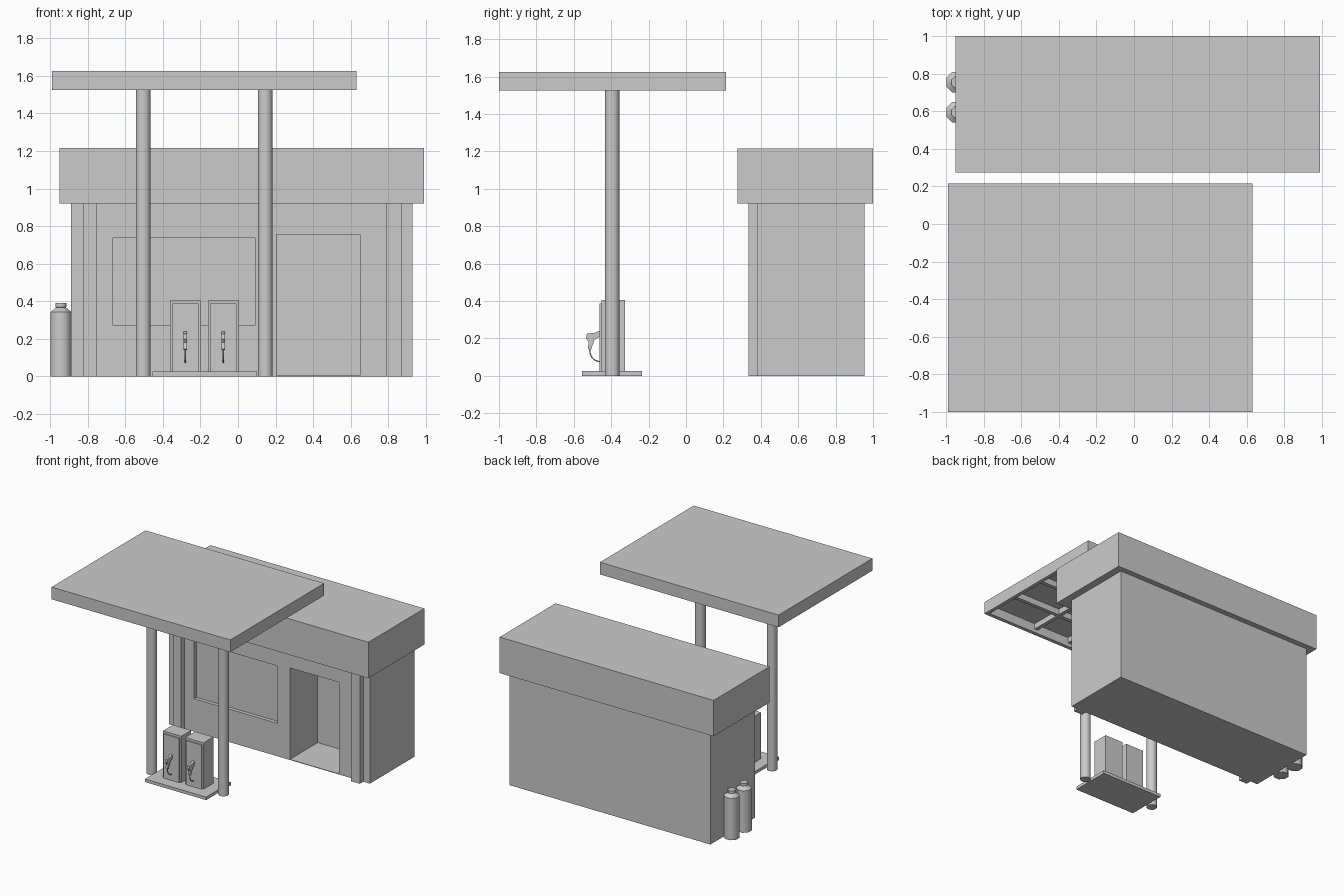
import bpy
import bmesh
import math

cube = bpy.data.objects.get("Cube")
if cube:
    bpy.data.objects.remove(cube, do_unlink=True)

GREY = (0.6, 0.6, 0.6, 1)
grey = bpy.data.materials.new("light_grey")
grey.use_nodes = True
grey.diffuse_color = GREY
grey.node_tree.nodes["Principled BSDF"].inputs["Base Color"].default_value = GREY


def add_object(name, bm):
    """Turn a bmesh into a named grey object."""
    bmesh.ops.recalc_face_normals(bm, faces=bm.faces)
    mesh = bpy.data.meshes.new(name)
    bm.to_mesh(mesh)
    bm.free()
    mesh.materials.append(grey)
    obj = bpy.data.objects.new(name, mesh)
    bpy.context.collection.objects.link(obj)
    return obj


def select_only(obj):
    bpy.ops.object.select_all(action="DESELECT")
    obj.select_set(True)
    bpy.context.view_layer.objects.active = obj


def box(name, x, y, z):
    """Box from (min, max) pairs along each axis."""
    bm = bmesh.new()
    bmesh.ops.create_cube(bm, size=1)
    for v in bm.verts:
        for axis, (low, high) in enumerate((x, y, z)):
            v.co[axis] = high if v.co[axis] > 0 else low
    return add_object(name, bm)


def lathe(name, x, y, profile, sides, smooth=50):
    """Closed round part from (radius, height) points."""
    bm = bmesh.new()
    rings = []
    for r, z in profile:
        angles = [math.tau * (i + 0.5) / sides for i in range(sides)]
        rings.append([bm.verts.new((x + r * math.cos(a), y + r * math.sin(a), z))
                      for a in angles])
    for low, high in zip(rings, rings[1:]):
        for i in range(sides):
            j = (i + 1) % sides
            bm.faces.new((low[i], low[j], high[j], high[i]))
    bm.faces.new(rings[0])
    bm.faces.new(rings[-1])
    obj = add_object(name, bm)
    select_only(obj)
    bpy.ops.object.shade_smooth_by_angle(angle=math.radians(smooth))
    return obj


def cut(obj, x, y, z):
    """Carve a box-shaped recess out of an object."""
    cutter = box("cutter", x, y, z)
    cutter.hide_render = True
    mod = obj.modifiers.new("recess", "BOOLEAN")
    mod.operation = "DIFFERENCE"
    mod.solver = "EXACT"
    mod.object = cutter
    select_only(obj)
    bpy.ops.object.modifier_apply(modifier=mod.name)
    bpy.data.objects.remove(cutter, do_unlink=True)


# Shop building with window and doorway recesses
shop = box("shop_walls", (-0.89, 0.93), (0.38, 0.955), (0, 0.92))
cut(shop, (-0.665, 0.09), (0.3, 0.41), (0.27, 0.74))
cut(shop, (0.205, 0.65), (0.3, 0.74), (0.005, 0.755))
box("shop_roof", (-0.95, 0.99), (0.275, 1.0), (0.92, 1.215))
for side, x in (("right", (-0.825, -0.75)), ("left", (0.79, 0.87))):
    box(f"{side}_pilaster", x, (0.335, 0.38), (0, 0.92))

# Canopy with a hollow underside and a grid of beams
canopy = box("canopy", (-0.99, 0.63), (-1.0, 0.215), (1.525, 1.625))
cut(canopy, (-0.96, 0.6), (-0.97, 0.185), (1.5, 1.6))
for y in (-0.7, -0.395, -0.09):
    box("long_canopy_beam", (-0.96, 0.6), (y - 0.015, y + 0.015), (1.55, 1.6))
for x in (-0.505, -0.18, 0.145):
    box("cross_canopy_beam", (x - 0.015, x + 0.015), (-0.97, 0.185), (1.555, 1.6))
for x in (-0.505, 0.145):
    lathe("canopy_post", x, -0.395, [(0.04, 0), (0.04, 1.6)], 16)

# Pump island
box("pump_island", (-0.455, 0.1), (-0.555, -0.235), (0, 0.025))

# Side outline of the nozzle as (y, z) points
NOZZLE = [(-0.462, 0.24), (-0.49, 0.23), (-0.53, 0.225), (-0.535, 0.2), (-0.52, 0.18),
          (-0.525, 0.145), (-0.508, 0.14), (-0.49, 0.19), (-0.462, 0.21)]
HOSE = [(-0.516, 0.145), (-0.507, 0.105), (-0.485, 0.083), (-0.46, 0.075)]


def nozzle(x):
    bm = bmesh.new()
    face = bm.faces.new([bm.verts.new((x - 0.009, y, z)) for y, z in NOZZLE])
    side = bmesh.ops.extrude_face_region(bm, geom=[face])
    moved = [v for v in side["geom"] if isinstance(v, bmesh.types.BMVert)]
    bmesh.ops.translate(bm, vec=(0.018, 0, 0), verts=moved)
    add_object("pump_nozzle", bm)


def hose(x):
    curve = bpy.data.curves.new("pump_hose", "CURVE")
    curve.dimensions = "3D"
    curve.bevel_depth = 0.004
    curve.bevel_resolution = 1
    curve.resolution_u = 4
    curve.use_fill_caps = True
    spline = curve.splines.new("BEZIER")
    spline.bezier_points.add(len(HOSE) - 1)
    for point, (y, z) in zip(spline.bezier_points, HOSE):
        point.co = (x, y, z)
        point.handle_left_type = point.handle_right_type = "AUTO"
    curve.materials.append(grey)
    bpy.context.collection.objects.link(bpy.data.objects.new("pump_hose", curve))


# Two fuel pumps
for x in (-0.28, -0.078):
    box("pump_body", (x - 0.083, x + 0.083), (-0.453, -0.325), (0.025, 0.405))
    box("pump_front_panel", (x - 0.07, x + 0.07), (-0.463, -0.453), (0.025, 0.387))
    nozzle(x)
    hose(x)

# Gas bottles beside the shop
BOTTLE = [(0.06, 0), (0.06, 0.343), (0.028, 0.367), (0.032, 0.37), (0.032, 0.39)]
for y in (0.595, 0.755):
    lathe("gas_bottle", -0.943, y, BOTTLE, 8)
